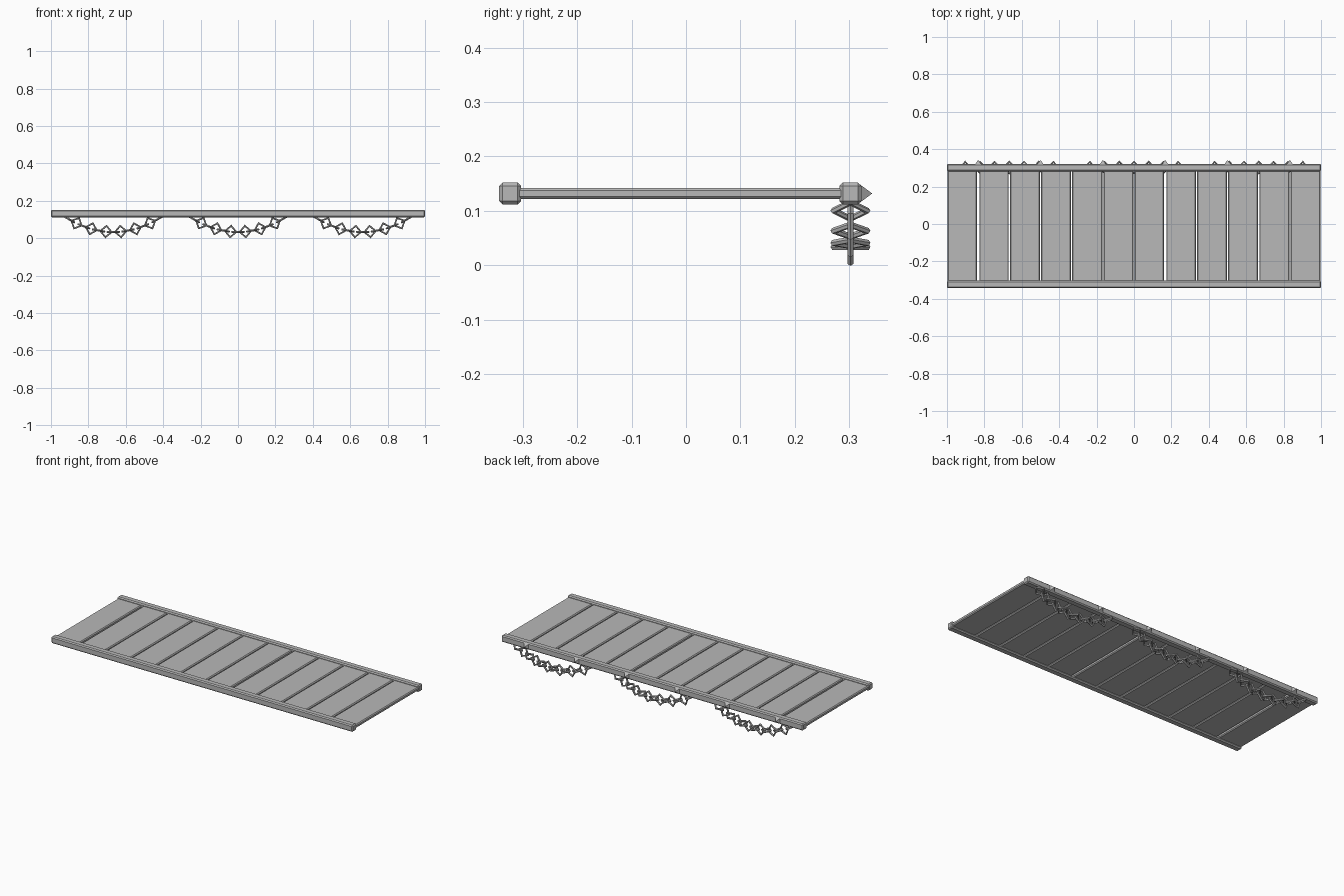
import bpy
import math
from mathutils import Matrix, Vector

if "Cube" in bpy.data.objects:
    bpy.data.objects.remove(bpy.data.objects["Cube"])

grey = bpy.data.materials.new("plain grey")
grey.use_nodes = True
colour = (0.48, 0.48, 0.48, 1)
grey.diffuse_color = colour
grey.node_tree.nodes["Principled BSDF"].inputs["Base Color"].default_value = colour


def finish(name):
    obj = bpy.context.object
    obj.name = name
    obj.data.materials.append(grey)
    return obj


def beam(name, centre, size, chamfer):
    """Box with chamfered edges."""
    bpy.ops.mesh.primitive_cube_add(size=1, location=centre)
    obj = finish(name)
    obj.data.transform(Matrix.Diagonal((*size, 1)))
    bevel = obj.modifiers.new("chamfer", "BEVEL")
    bevel.width = chamfer
    bevel.segments = 1
    return obj


# Deck planks, with two wider gaps
PITCH = 1 / 6
wide_gaps = (1, 7)
for i in range(12):
    left = -1 + i * PITCH + (0.006 if i in wide_gaps else 0.003)
    right = -1 + (i + 1) * PITCH - (0.006 if i + 1 in wide_gaps else 0.003)
    beam(f"plank_{i + 1}", ((left + right) / 2, -0.01, 0.132),
         (right - left, 0.61, 0.021), 0.005)

# Side rails
RAIL_Z = 0.132
BACK_Y = 0.302
beam("front_rail", (0, -0.323, RAIL_Z), (2, 0.04, 0.04), 0.006)
beam("back_rail", (0, BACK_Y, RAIL_Z), (2, 0.04, 0.04), 0.006)

# Pyramid studs along the outside of the back rail
for i in range(6):
    x = -5 / 6 + i / 3
    bpy.ops.mesh.primitive_cone_add(vertices=4, radius1=0.023, radius2=0, depth=0.022,
                                    end_fill_type='NGON')
    stud = finish(f"stud_{i + 1}")
    stud.data.transform(Matrix.Rotation(math.pi / 4, 4, 'Z'))
    stud.data.transform(Matrix.Rotation(-math.pi / 2, 4, 'X'))
    stud.location = (x, 0.331, RAIL_Z)


def sag(x):
    """Height of the hanging chain at a distance from its middle."""
    return 0.034 + 1.2 * x * x


# Three hanging chains of four-sided links, alternately flat and upright
LINKS = 13
for c in range(3):
    middle = (c - 1) * 2 / 3
    for i in range(LINKS):
        x = (i - (LINKS - 1) / 2) * 0.0393
        slope = math.atan(2.4 * x)
        bpy.ops.mesh.primitive_torus_add(major_segments=4, minor_segments=6,
                                         major_radius=0.0305, minor_radius=0.0062)
        link = finish(f"chain_{c + 1}_link_{i + 1}")
        if i % 2:
            link.data.transform(Matrix.Rotation(math.pi / 2, 4, 'X'))
        link.data.transform(Matrix.Rotation(-slope, 4, 'Y'))
        link.location = Vector((middle + x, BACK_Y, sag(x)))
